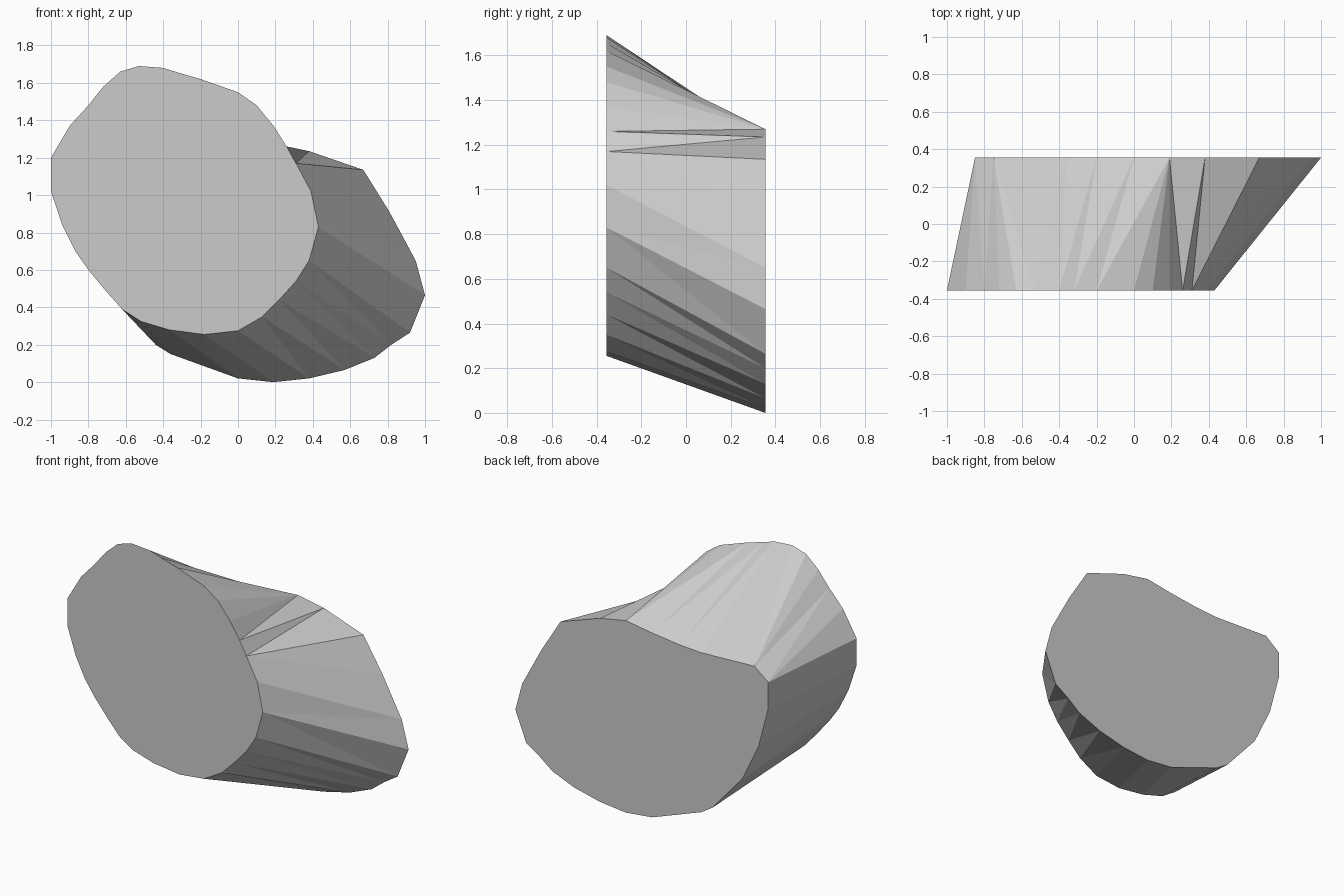
import bpy, bmesh

if "Cube" in bpy.data.objects:
    bpy.data.objects.remove(bpy.data.objects["Cube"])

DEPTH = 0.355

# Front outline (x, z), clockwise from the left
front = [(-1, 1.20), (-.9, 1.37), (-.8, 1.48), (-.72, 1.58), (-.63, 1.66), (-.53, 1.69),
         (-.4, 1.68), (-.32, 1.655), (-.2, 1.62), (0, 1.55), (.1, 1.48), (.19, 1.37),
         (.26, 1.26), (.31, 1.17), (.39, 1.02), (.43, .83), (.38, .65), (.31, .54),
         (.22, .44), (.13, .35), (0, .275), (-.18, .255), (-.37, .28), (-.52, .325),
         (-.62, .39), (-.7, .48), (-.8, .6), (-.87, .7), (-.94, .84), (-1, 1.02)]

# Back outline (x, z), same direction
back = [(-.85, 1.14), (-.75, 1.22), (-.36, 1.205), (-.2, 1.215), (0, 1.24), (.19, 1.27),
        (.38, 1.235), (.67, 1.135), (.81, .91), (.95, .65), (1, .465), (.92, .265),
        (.82, .2), (.73, .13), (.57, .065), (.38, .02), (.19, 0), (0, .02),
        (-.36, .15), (-.44, .2), (-.66, .45), (-.78, .7), (-.85, .965)]

# Matching outline points (front index, back index) that steer the facets
anchors = [(0, 0), (4, 1), (9, 5), (12, 5), (12, 6), (13, 6), (13, 7), (15, 10),
           (20, 16), (21, 17), (24, 19), (29, 22), (30, 23)]

bm = bmesh.new()
f = [bm.verts.new((x, -DEPTH, z)) for x, z in front]
b = [bm.verts.new((x, DEPTH, z)) for x, z in back]

# Flat end caps
bm.faces.new(f)
bm.faces.new(b[::-1])

# Triangulated skin zipped between the two outlines
for (i, j), (i_end, j_end) in zip(anchors, anchors[1:]):
    ni, nj = i_end - i, j_end - j
    a = c = 0
    while a < ni or c < nj:
        p, q = f[(i + a) % len(f)], b[(j + c) % len(b)]
        if c == nj or (a < ni and (a + 0.5) / ni <= (c + 0.5) / nj):
            a += 1
            bm.faces.new((p, q, f[(i + a) % len(f)]))
        else:
            c += 1
            bm.faces.new((p, q, b[(j + c) % len(b)]))

bmesh.ops.recalc_face_normals(bm, faces=bm.faces[:])
mesh = bpy.data.meshes.new("faceted_block")
bm.to_mesh(mesh)
bm.free()
block = bpy.data.objects.new("faceted_block", mesh)
bpy.context.collection.objects.link(block)
